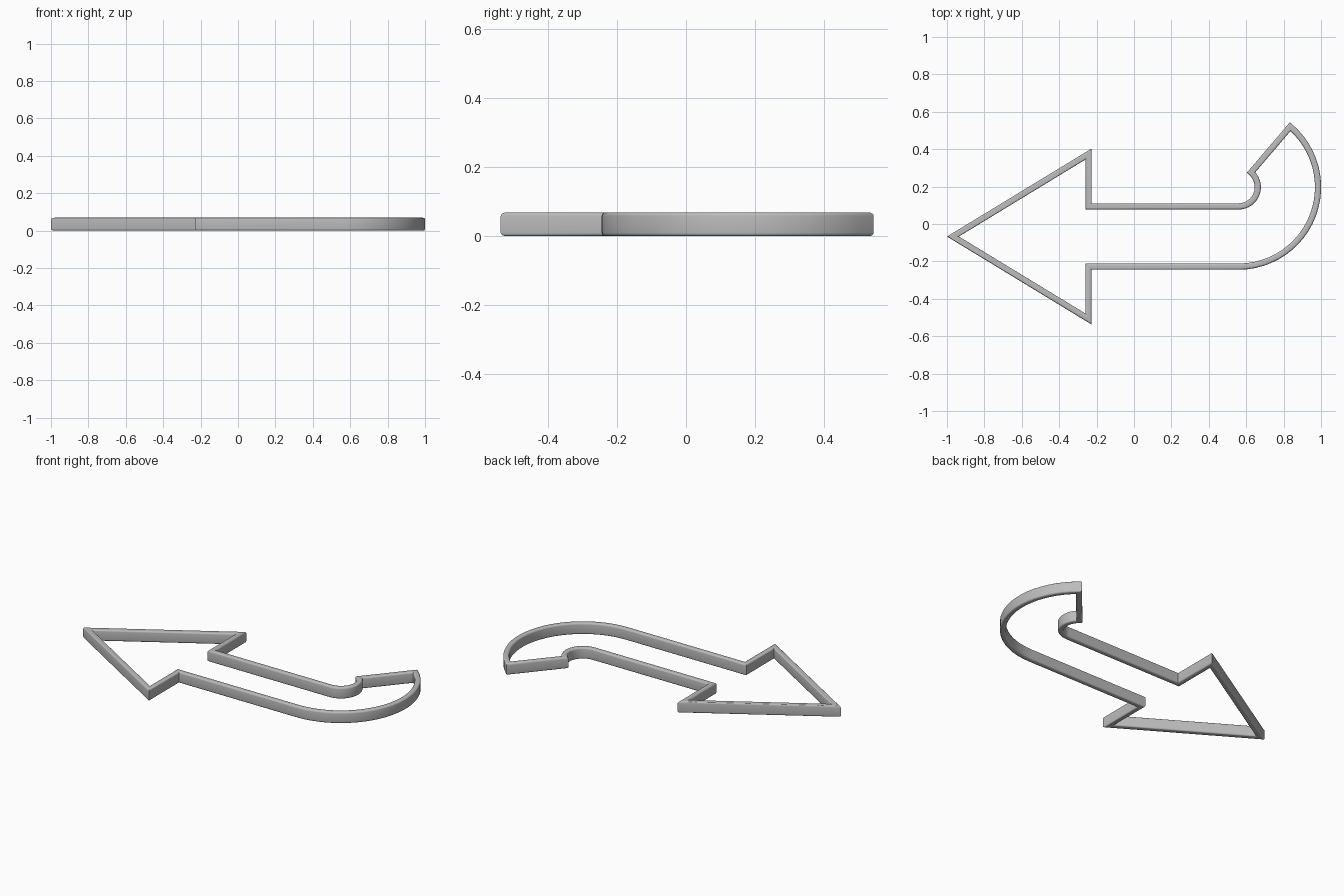
import bpy, bmesh, math
from mathutils import Vector

cube = bpy.data.objects.get("Cube")
if cube:
    bpy.data.objects.remove(cube, do_unlink=True)

WIDTH, HEIGHT, ROUND = 0.033, 0.069, 0.010

# Plain grey material
grey = bpy.data.materials.new("grey")
grey.use_nodes = True
colour = (0.5, 0.5, 0.5, 1)
grey.diffuse_color = colour
grey.node_tree.nodes["Principled BSDF"].inputs["Base Color"].default_value = colour


def arc(centre, radius, start, end, steps):
    """Points along an arc, angles in degrees."""
    pts = []
    for i in range(steps + 1):
        a = math.radians(start + (end - start) * i / steps)
        pts.append(centre + radius * Vector((math.cos(a), math.sin(a))))
    return pts


def rounded_section(width, height, r, steps=4):
    """Rounded rectangle as (sideways, up) pairs."""
    pts = []
    for k, (sx, sz) in enumerate(((1, 1), (-1, 1), (-1, -1), (1, -1))):
        corner = Vector((sx * (width / 2 - r), height / 2 + sz * (height / 2 - r)))
        pts += arc(corner, r, 90 * k, 90 * k + 90, steps)
    return pts


def sweep_closed(name, path, section):
    """Sweep a section round a closed flat path with mitred corners."""
    bm = bmesh.new()
    rings = []
    for i, p in enumerate(path):
        d0 = (p - path[i - 1]).normalized()
        d1 = (path[(i + 1) % len(path)] - p).normalized()
        n0, n1 = Vector((d0.y, -d0.x)), Vector((d1.y, -d1.x))
        mitre = (n0 + n1) / (1 + n0.dot(n1))
        rings.append([bm.verts.new((p.x + mitre.x * u, p.y + mitre.y * u, z))
                      for u, z in section])
    m = len(section)
    for i, ring in enumerate(rings):
        nxt = rings[(i + 1) % len(rings)]
        for j in range(m):
            k = (j + 1) % m
            bm.faces.new((ring[j], ring[k], nxt[k], nxt[j]))
    bmesh.ops.recalc_face_normals(bm, faces=bm.faces)
    mesh = bpy.data.meshes.new(name)
    bm.to_mesh(mesh)
    bm.free()
    obj = bpy.data.objects.new(name, mesh)
    bpy.context.collection.objects.link(obj)
    mesh.materials.append(grey)
    return obj


# Arrow head, straight shaft and curved tail as one centre line
AXIS, BACK, SHAFT, BARB = -0.067, -0.243, 0.161, 0.441
bend = Vector((0.559, 0.197))
inner_radius = bend.y - (AXIS + SHAFT)
outer_radius = bend.y - (AXIS - SHAFT)
END = 49.5

path = [Vector((-0.968, AXIS)),
        Vector((BACK, AXIS - BARB)),
        Vector((BACK, AXIS - SHAFT))]
path += arc(bend, outer_radius, -90, END, 24)
path += arc(bend, inner_radius, END, -90, 16)
path += [Vector((BACK, AXIS + SHAFT)),
         Vector((BACK, AXIS + BARB))]

frame = sweep_closed("arrow_outline_wall", path,
                     rounded_section(WIDTH, HEIGHT, ROUND))

# Smooth curves, crisp corners
bpy.ops.object.select_all(action='DESELECT')
frame.select_set(True)
bpy.context.view_layer.objects.active = frame
bpy.ops.object.shade_smooth_by_angle(angle=math.radians(30))
